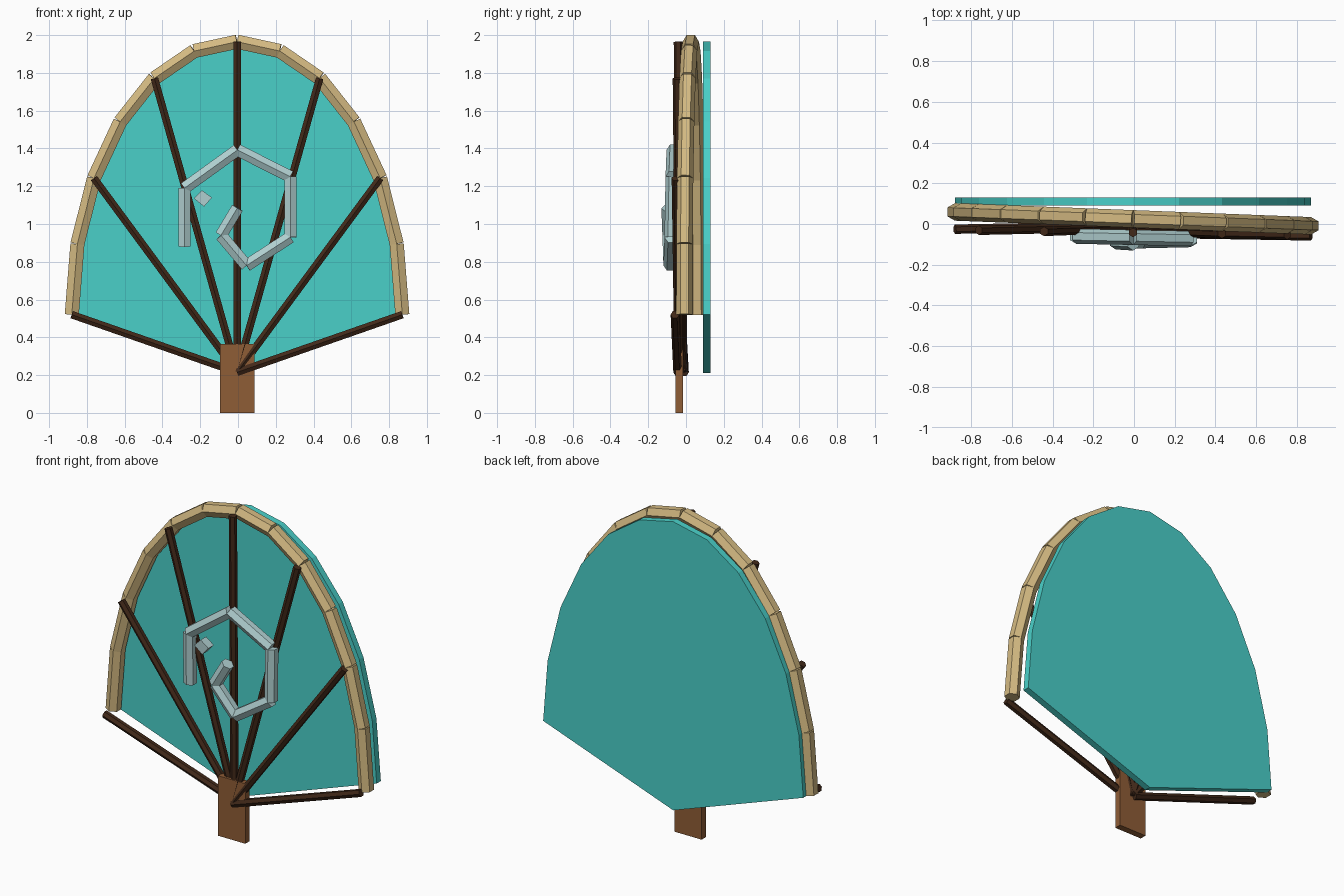
import bpy, bmesh, math
from mathutils import Vector

if "Cube" in bpy.data.objects:
    bpy.data.objects.remove(bpy.data.objects["Cube"])

CX = -0.005


def material(name, r, g, b):
    m = bpy.data.materials.new(name)
    lin = [((c / 255 + 0.055) / 1.055) ** 2.4 for c in (r, g, b)]
    m.diffuse_color = (*lin, 1)
    m.use_nodes = True
    m.node_tree.nodes["Principled BSDF"].inputs["Base Color"].default_value = m.diffuse_color
    return m


TEAL = material("teal", 74, 208, 201)
BAMBOO = material("pale_bamboo", 212, 186, 130)
DARK = material("dark_wood", 66, 41, 25)
BROWN = material("brown_wood", 143, 93, 54)
GREY = material("pale_blue_grey", 176, 207, 208)


def finish(name, bm, mat):
    bmesh.ops.recalc_face_normals(bm, faces=bm.faces)
    mesh = bpy.data.meshes.new(name)
    bm.to_mesh(mesh)
    bm.free()
    mesh.materials.append(mat)
    ob = bpy.data.objects.new(name, mesh)
    bpy.context.collection.objects.link(ob)
    return ob


def rod(bm, a, b, r, sides=6):
    """Closed prism between two points, with one edge facing the front."""
    a, b = Vector(a), Vector(b)
    d = (b - a).normalized()
    u = Vector((0, -1, 0))
    u = (u - d * u.dot(d)).normalized()
    v = d.cross(u)
    rings = []
    for p in (a, b):
        rings.append([bm.verts.new(p + r * (u * math.cos(t) + v * math.sin(t)))
                      for t in (math.tau * i / sides for i in range(sides))])
    for i in range(sides):
        j = (i + 1) % sides
        bm.faces.new((rings[0][i], rings[0][j], rings[1][j], rings[1][i]))
    bm.faces.new(rings[0])
    bm.faces.new(rings[1])


def plate(name, outline, y0, y1, mat):
    """Flat x-z outline extruded along y."""
    bm = bmesh.new()
    face = bm.faces.new([bm.verts.new((x, y0, z)) for x, z in outline])
    ext = bmesh.ops.extrude_face_region(bm, geom=[face])["geom"]
    verts = [e for e in ext if isinstance(e, bmesh.types.BMVert)]
    bmesh.ops.translate(bm, verts=verts, vec=(0, y1 - y0, 0))
    return finish(name, bm, mat)


def arc(k):
    """Point on the fan's arched edge, k from -6 (left) to 6 (right)."""
    t = math.radians(15 * k)
    return CX + 0.875 * math.sin(t), 0.52 + 1.445 * math.cos(t)


# Fan panel
plate("fan_panel", [(CX, 0.21)] + [arc(k) for k in range(-6, 7)], 0.09, 0.13, TEAL)

# Handle
plate("handle", [(-0.095, 0), (0.088, 0), (0.088, 0.365), (-0.095, 0.365)],
      -0.055, -0.015, BROWN)

# Arched rim of straight pieces, leaning slightly from left to right
bm = bmesh.new()
pts = [(x, 0.025 - 0.039 * x, z) for x, z in (arc(k) for k in range(-6, 7))]
for a, b in zip(pts, pts[1:]):
    rod(bm, a, b, 0.043)
finish("rim", bm, BAMBOO)

# Spokes, layered from back (left) to front (right)
for k in range(-3, 4):
    bm = bmesh.new()
    x, z = arc(2 * k)
    rod(bm, (CX, -0.026 - 0.006 * k, 0.215), (x, -0.042 - 0.0055 * k, z), 0.023)
    finish(f"spoke_{k + 4}", bm, DARK)

# Spiral ornament
bm = bmesh.new()
path = [(-0.283, 0.88), (-0.283, 1.19), (-0.003, 1.392), (0.277, 1.25),
        (0.277, 0.93), (0.045, 0.78), (-0.09, 0.94), (-0.003, 1.085)]
pts = [(x, -0.055 - 0.0055 * i, z) for i, (x, z) in enumerate(path)]
for a, b in zip(pts, pts[1:]):
    rod(bm, a, b, 0.037)
finish("spiral", bm, GREY)

# Small diamond stud beside the spiral
plate("stud", [(-0.233, 1.135), (-0.19, 1.178), (-0.138, 1.14), (-0.18, 1.092)],
      -0.088, -0.035, GREY)
